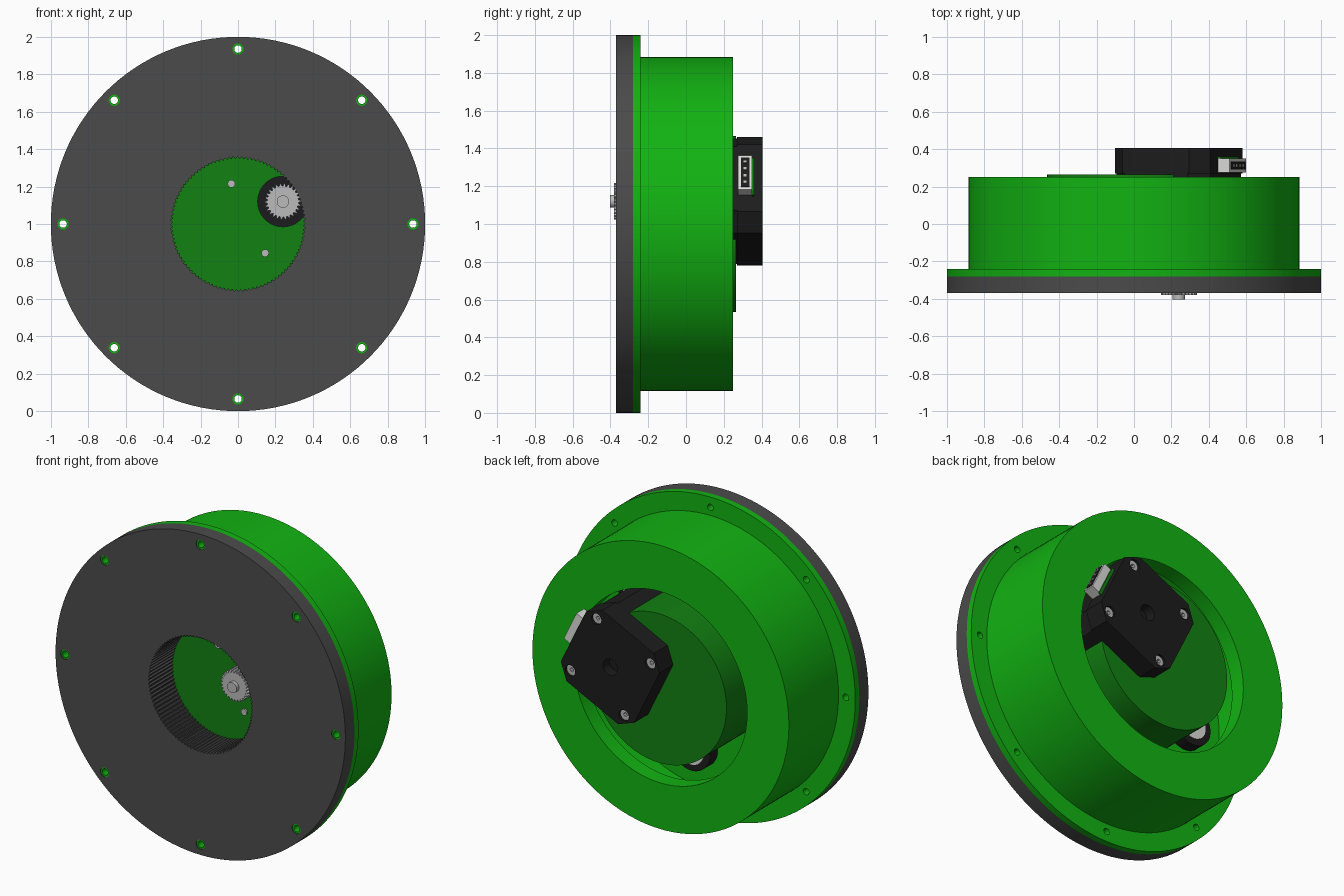
import bpy, bmesh
from math import sin, cos, pi, radians
from mathutils import Matrix, Vector

cube = bpy.data.objects.get("Cube")
if cube:
    bpy.data.objects.remove(cube)


def material(name, r, g, b):
    m = bpy.data.materials.new(name)
    m.use_nodes = True
    m.diffuse_color = (r, g, b, 1)
    m.node_tree.nodes["Principled BSDF"].inputs["Base Color"].default_value = (r, g, b, 1)
    return m


GREEN = material("bright green", 0.006, 0.45, 0.006)
HUB = material("dark green", 0.006, 0.22, 0.006)
GRAY = material("dark gray", 0.07, 0.07, 0.07)
BLACK = material("black", 0.012, 0.012, 0.013)
SILVER = material("silver", 0.5, 0.5, 0.5)
WHITE = material("off white", 0.72, 0.72, 0.7)


def finish(name, bm, mat):
    """Clean up a bmesh and link it as a smooth object with sharp edges."""
    bmesh.ops.remove_doubles(bm, verts=bm.verts, dist=1e-5)
    bmesh.ops.recalc_face_normals(bm, faces=bm.faces)
    me = bpy.data.meshes.new(name)
    bm.to_mesh(me)
    bm.free()
    me.materials.clear()
    me.materials.append(mat)
    me.shade_smooth()
    me.set_sharp_from_angle(angle=radians(25))
    ob = bpy.data.objects.new(name, me)
    bpy.context.collection.objects.link(ob)
    return ob


def circle(r, cx=0, cz=0, n=32):
    return [(cx + r * cos(2 * pi * i / n), cz + r * sin(2 * pi * i / n)) for i in range(n)]


def gear(r_low, r_high, teeth, cx=0, cz=0):
    pts = []
    for i in range(teeth * 4):
        r = r_high if i % 4 < 2 else r_low
        a = 2 * pi * i / (teeth * 4)
        pts.append((cx + r * cos(a), cz + r * sin(a)))
    return pts


def plate(name, loops, y0, y1, mat):
    """Extrude an outline with holes along y."""
    cu = bpy.data.curves.new(name, 'CURVE')
    cu.dimensions = '2D'
    cu.fill_mode = 'BOTH'
    cu.extrude = (y1 - y0) / 2
    for loop in loops:
        s = cu.splines.new('POLY')
        s.points.add(len(loop) - 1)
        for p, (x, z) in zip(s.points, loop):
            p.co = (x, z, 0, 1)
        s.use_cyclic_u = True
    tmp = bpy.data.objects.new(name + "_outline", cu)
    me = bpy.data.meshes.new_from_object(tmp)
    bm = bmesh.new()
    bm.from_mesh(me)
    bpy.data.objects.remove(tmp)
    bpy.data.meshes.remove(me)
    bpy.data.curves.remove(cu)
    move = Matrix.Translation((0, (y0 + y1) / 2, 1)) @ Matrix.Rotation(pi / 2, 4, 'X')
    bm.transform(move)
    return finish(name, bm, mat)


def lathe(name, profile, mat, steps=128):
    """Spin a closed (radius, y) profile about the y axis."""
    bm = bmesh.new()
    vs = [bm.verts.new((r, y, 1)) for r, y in profile]
    es = [bm.edges.new((vs[i], vs[(i + 1) % len(vs)])) for i in range(len(vs))]
    bmesh.ops.spin(bm, geom=vs + es, cent=(0, 0, 1), axis=(0, 1, 0),
                   angle=2 * pi, steps=steps, use_merge=True)
    return finish(name, bm, mat)


def ring_points(r, count, start=0):
    return [(r * cos(start + 2 * pi * i / count), r * sin(start + 2 * pi * i / count))
            for i in range(count)]


# Front disc with internal teeth, and its toothed collar
bolts = ring_points(0.935, 8)
teeth = gear(0.349, 0.358, 100)
plate("front_disc", [circle(1, n=128), teeth] + [circle(0.03, *b) for b in bolts],
      -0.37, -0.28, GRAY)
plate("toothed_collar", [circle(0.43, n=96), teeth], -0.28, -0.142, GRAY)

# Flange and hollow drum
plate("flange", [circle(1, n=128), circle(0.44, n=96)] + [circle(0.02, *b) for b in bolts],
      -0.28, -0.24, GREEN)
for b in bolts:
    plate("bolt_sleeve", [circle(0.03, *b), circle(0.02, *b)], -0.365, -0.28, GREEN)
lathe("drum", [(0.885, -0.24), (0.885, 0.25), (0.597, 0.25), (0.597, 0.15),
               (0.83, 0.15), (0.83, -0.24)], GREEN)

# Motor frame: all motor parts share this centre and tilt
MX, MZ, TILT = 0.24, 0.12, radians(26)


def on_motor(pts):
    c, s = cos(TILT), sin(TILT)
    return [(MX + x * c - z * s, MZ + x * s + z * c) for x, z in pts]


def chamfered(h, c):
    k = h - c
    return on_motor([(h, -k), (h, k), (k, h), (-k, h), (-h, k), (-h, -k), (-k, -h), (k, -h)])


def rect(x0, x1, z0, z1):
    return on_motor([(x0, z0), (x1, z0), (x1, z1), (x0, z1)])


screws = on_motor([(sx * 0.206, sz * 0.206) for sx in (-1, 1) for sz in (-1, 1)])

# Hub carrying the motor
plate("hub_face", [circle(0.465, n=96), circle(0.135, MX, MZ, 48)], -0.14, -0.108, HUB)
plate("hub_body", [circle(0.465, n=96)], -0.1, 0.265, HUB)

# Motor body, rear cap and fittings
plate("motor_body", [chamfered(0.278, 0.09)], -0.11, 0.275, BLACK)
plate("motor_rear_cap", [chamfered(0.282, 0.084), circle(0.05, MX, MZ)]
      + [circle(0.034, *p) for p in screws], 0.27, 0.405, BLACK)
plate("cap_bore_floor", [circle(0.055, MX, MZ)], 0.28, 0.34, BLACK)
for p in screws:
    plate("cap_screw", [circle(0.035, *p), circle(0.013, *p, 6)], 0.28, 0.39, SILVER)
for p in screws:
    if p[0] < 0.2:
        plate("mount_screw", [circle(0.02, *p)], -0.15, -0.12, SILVER)

# Motor plug socket with pins
plate("plug_socket", [rect(0.25, 0.35, -0.1, 0.1)], 0.275, 0.35, WHITE)
plate("plug_opening", [rect(0.345, 0.353, -0.085, 0.085)], 0.29, 0.335, BLACK)
plate("plug_board", [rect(0.22, 0.3, -0.11, 0.11)], 0.35, 0.36, HUB)
for i in range(4):
    z = -0.06 + 0.04 * i
    plate("plug_pin", [rect(0.345, 0.358, z - 0.007, z + 0.007)], 0.305, 0.32, SILVER)

# Pinion on the motor shaft
plate("pinion", [gear(0.083, 0.096, 26, MX, MZ)], -0.38, -0.27, SILVER)
plate("motor_shaft", [circle(0.033, MX, MZ)], -0.403, -0.1, SILVER)

# Support rollers around the collar
for angle in (37, 187, 277):
    a = radians(angle)
    c = (0.565 * cos(a), 0.565 * sin(a))
    plate("roller_tyre", [circle(0.13, *c, 48), circle(0.09, *c)], -0.225, -0.15, BLACK)
    plate("roller_core", [circle(0.09, *c), circle(0.04, *c)], -0.22, -0.145, WHITE)
    plate("roller_axle", [circle(0.04, *c)], -0.24, -0.13, SILVER)
